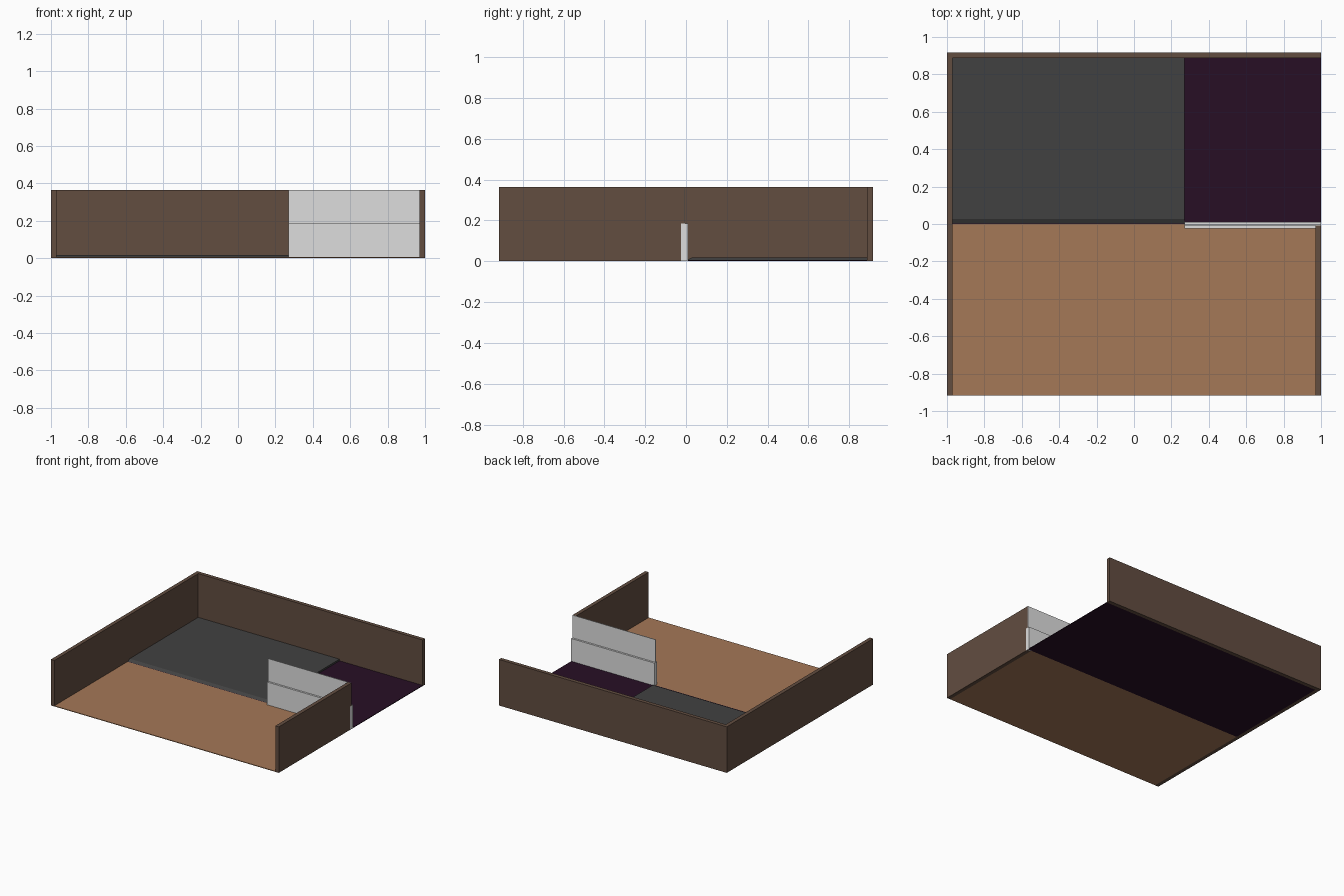
import bpy, bmesh

if "Cube" in bpy.data.objects:
    bpy.data.objects.remove(bpy.data.objects["Cube"])


def material(name, rgb):
    """Flat colour given as sRGB 0-255, stored as linear."""
    m = bpy.data.materials.new(name)
    lin = [((c / 255 + 0.055) / 1.055) ** 2.4 for c in rgb]
    m.diffuse_color = (*lin, 1)
    m.use_nodes = True
    m.node_tree.nodes["Principled BSDF"].inputs["Base Color"].default_value = m.diffuse_color
    return m


wall_mat = material("dark brown wood", (98, 77, 64))
floor_mat = material("light brown floor", (165, 120, 87))
platform_mat = material("charcoal", (65, 65, 65))
base_mat = material("dark purple", (39, 15, 37))
panel_mat = material("light grey", (222, 222, 222))


def block(name, mat, x, y, z):
    """Box from (min, max) pairs on each axis."""
    bm = bmesh.new()
    bmesh.ops.create_cube(bm, size=1)
    for v in bm.verts:
        v.co = [r[1] if c > 0 else r[0] for c, r in zip(v.co, (x, y, z))]
    mesh = bpy.data.meshes.new(name)
    bm.to_mesh(mesh)
    bm.free()
    mesh.materials.append(mat)
    ob = bpy.data.objects.new(name, mesh)
    bpy.context.collection.objects.link(ob)
    return ob


D, H, T = 0.917, 0.365, 0.03   # half depth, wall height, wall thickness

# Walls
block("left_wall", wall_mat, (-1, -1 + T), (-D, D), (0, H))
block("back_wall", wall_mat, (-1 + T, 1), (D - T, D), (0, H))
block("right_wall", wall_mat, (1 - T, 1), (-D, -0.008), (0, H))

# Floors
block("front_floor", floor_mat, (-1 + T, 1 - T), (-D, 0), (0, 0.005))
block("back_floor", base_mat, (-1 + T, 1), (0, D - T), (0, 0.005))

# Raised platform with a sloped front edge
platform = block("platform", platform_mat, (-1 + T, 0.27), (0, D - T), (0.003, 0.018))
for v in platform.data.vertices:
    if v.co.y < 0.01 and v.co.z > 0.01:
        v.co.y = 0.028

# Partition: thick lower panel and thin upper sheet
block("lower_partition", panel_mat, (0.27, 1.0005), (-0.024, 0.011), (0, 0.185))
block("upper_partition", panel_mat, (0.27, 1.0), (-0.009, -0.004), (0.185, H))
